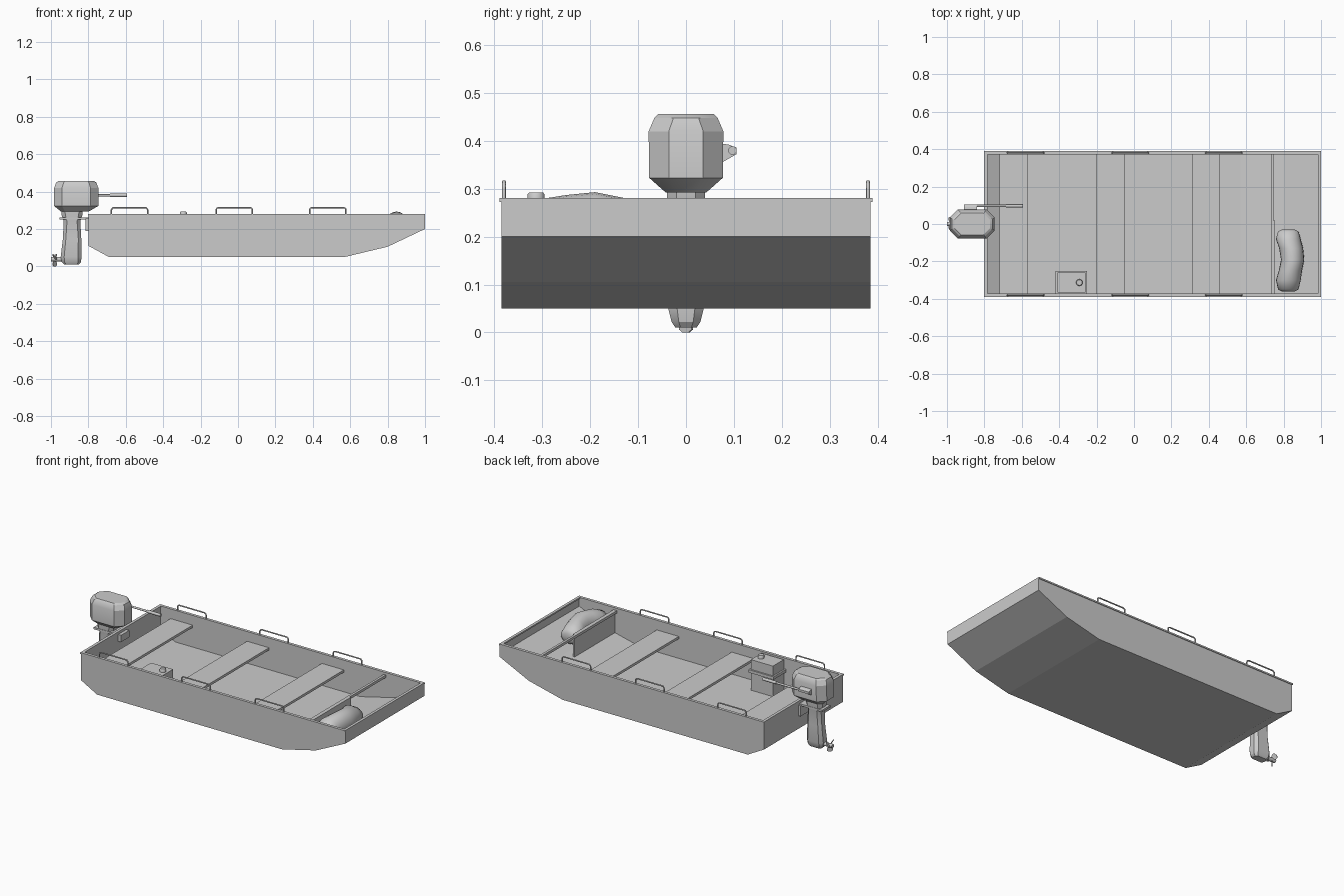
import bpy, bmesh, math
from mathutils import Vector

if "Cube" in bpy.data.objects:
    bpy.data.objects.remove(bpy.data.objects["Cube"])


def make(name, verts, faces, smooth=None):
    me = bpy.data.meshes.new(name)
    me.from_pydata(verts, [], faces)
    bm = bmesh.new()
    bm.from_mesh(me)
    bmesh.ops.recalc_face_normals(bm, faces=bm.faces)
    bm.to_mesh(me)
    bm.free()
    ob = bpy.data.objects.new(name, me)
    bpy.context.collection.objects.link(ob)
    if smooth:
        bpy.ops.object.select_all(action='DESELECT')
        bpy.context.view_layer.objects.active = ob
        ob.select_set(True)
        bpy.ops.object.shade_smooth_by_angle(angle=math.radians(smooth))
    return ob


def loft(name, rings, smooth=None):
    n = len(rings[0])
    verts = [v for r in rings for v in r]
    faces = [(k * n + i, k * n + (i + 1) % n, (k + 1) * n + (i + 1) % n, (k + 1) * n + i)
             for k in range(len(rings) - 1) for i in range(n)]
    faces += [tuple(range(n)), tuple(range(len(verts) - n, len(verts)))]
    return make(name, verts, faces, smooth)


def box(name, x0, x1, y0, y1, z0, z1):
    return loft(name, [[(x0, y0, z), (x1, y0, z), (x1, y1, z), (x0, y1, z)] for z in (z0, z1)])


def prism_y(name, prof, y):
    return loft(name, [[(a, s * y, b) for a, b in prof] for s in (-1, 1)])


def tube_x(name, x0, x1, y, z, r, n=12):
    return loft(name, [[(x, y + r * math.cos(t), z + r * math.sin(t))
                        for t in (2 * math.pi * i / n for i in range(n))] for x in (x0, x1)], 40)


def octagon(z, x0, x1, h, c):
    return [(x0 + c, -h, z), (x1 - c, -h, z), (x1, -h + c, z), (x1, h - c, z),
            (x1 - c, h, z), (x0 + c, h, z), (x0, h - c, z), (x0, -h + c, z)]


# Hollow flat-bottomed hull
hull = prism_y("hull", [(-.8, .28), (-.8, .11), (-.69, .05), (.57, .05),
                        (.8, .105), (1, .2), (1, .28)], .385)
cut = prism_y("hull_cutter", [(-.788, .4), (-.788, .14), (-.69, .085), (.57, .085),
                              (.8, .14), (.988, .225), (.988, .4)], .373)
cut.hide_render = True
mod = hull.modifiers.new("hollow", 'BOOLEAN')
mod.operation = 'DIFFERENCE'
mod.solver = 'EXACT'
mod.object = cut
bpy.context.view_layer.objects.active = hull
hull.select_set(True)
bpy.ops.object.modifier_apply(modifier="hollow")
bpy.data.objects.remove(cut)

# Gunwale strips
for n, s in (("right", -1), ("left", 1)):
    ys = sorted((s * .371, s * .389))
    box("gunwale_" + n, -.8, 1, *ys, .272, .281)
box("gunwale_stern", -.802, -.784, -.389, .389, .272, .281)
box("gunwale_bow", .983, 1, -.389, .389, .272, .281)

# Bench seats
for i, x in enumerate((-.72, -.2, .31)):
    box(f"seat_{i + 1}", x, x + .15, -.373, .373, .205, .22)

# Grab rails
for s in (-1, 1):
    for x in (-.58, -.02, .48):
        cu = bpy.data.curves.new("grab_rail", 'CURVE')
        cu.dimensions = '3D'
        cu.bevel_depth = .004
        cu.bevel_resolution = 2
        cu.use_fill_caps = True
        pts = []
        for sx in (-1, 1):
            leg = [(x + sx * .097, s * .38, .272), (x + sx * .097, s * .38, .3)]
            for k in range(1, 4):
                t = k * math.pi / 6
                leg.append((x + sx * (.083 + .014 * math.cos(t)), s * .38, .3 + .014 * math.sin(t)))
            pts += leg if sx < 0 else leg[::-1]
        sp = cu.splines.new('POLY')
        sp.points.add(len(pts) - 1)
        for p, c in zip(sp.points, pts):
            p.co = (*c, 1)
        bpy.context.collection.objects.link(bpy.data.objects.new("grab_rail", cu))

# Bow crossbar and half bulkhead
box("bow_crossbar", .732, .747, -.373, .373, .25, .266)
box("bow_bulkhead", .745, .755, -.373, .02, .1, .266)

# Storage box with collar and cap
box("storage_box", -.41, -.26, -.365, -.26, .08, .273)
box("storage_box_collar", -.42, -.25, -.373, -.25, .195, .213)
loft("storage_box_cap", [[(-.292 + r * math.cos(t), -.313 + r * math.sin(t), z)
                          for t in (2 * math.pi * i / 16 for i in range(16))]
                         for r, z in ((.018, .27), (.018, .288), (.015, .292))], 40)

# Soft bag lying in the bow: y, centre x, half width, bottom, top
rings = []
for y, x, w, z0, z1 in ((-.36, .825, .035, .18, .235), (-.35, .825, .055, .165, .255),
                        (-.3, .825, .066, .145, .279), (-.25, .836, .062, .14, .287),
                        (-.19, .848, .062, .14, .293), (-.13, .84, .064, .14, .281),
                        (-.08, .825, .066, .145, .272), (-.04, .825, .055, .165, .25),
                        (-.03, .825, .035, .18, .23)):
    rings.append([(x + w * math.cos(t), y, (z0 + z1) / 2 + (z1 - z0) / 2 * math.sin(t))
                  for t in (2 * math.pi * i / 20 for i in range(20))])
loft("bow_bag", rings, 50)

# Outboard motor cowl and leg
loft("motor_cowl", [octagon(.292, -.945, -.8, .042, .02), octagon(.323, -.983, -.747, .077, .042),
                    octagon(.42, -.983, -.747, .078, .042), octagon(.448, -.972, -.757, .066, .04),
                    octagon(.456, -.96, -.77, .058, .035)], 25)
loft("motor_leg", [octagon(z, a, b, h, h * .5) for z, a, b, h in
                   ((.3, -.945, -.83, .04), (.275, -.943, -.832, .04), (.24, -.932, -.843, .035),
                    (.15, -.936, -.838, .032), (.05, -.948, -.836, .037),
                    (.022, -.942, -.84, .03), (.01, -.93, -.85, .022))], 30)

# Transom clamp
box("motor_bracket", -.955, -.785, -.04, .04, .25, .262)
box("clamp_outer", -.815, -.798, -.05, .05, .19, .255)
box("clamp_inner", -.79, -.768, -.04, .04, .22, .262)

# Tiller with mount and grip
loft("tiller_mount", [[(x, .07, .395), (x, .09, .392), (x, .105, .386), (x, .105, .372),
                       (x, .07, .352)] for x in (-.91, -.84)])
tube_x("tiller_arm", -.87, -.66, .097, .38, .006)
tube_x("tiller_grip", -.685, -.593, .097, .38, .009)

# Propeller
tube_x("propeller_hub", -1, -.93, 0, .038, .012)
for k in range(3):
    a = math.radians(-90 + 120 * k)
    u, v = Vector((0, math.cos(a), math.sin(a))), Vector((0, -math.sin(a), math.cos(a)))
    rs = []
    for d, w in ((.008, .006), (.02, .013), (.032, .013), (.038, .006)):
        c = Vector((-.98, 0, .038)) + u * d
        chord = (v + Vector((.8, 0, 0))) * w
        th = Vector((.0015, 0, 0)) - v * .0015
        rs.append([tuple(c + chord + th), tuple(c - chord + th),
                   tuple(c - chord - th), tuple(c + chord - th)])
    loft("propeller_blade", rs, 30)
